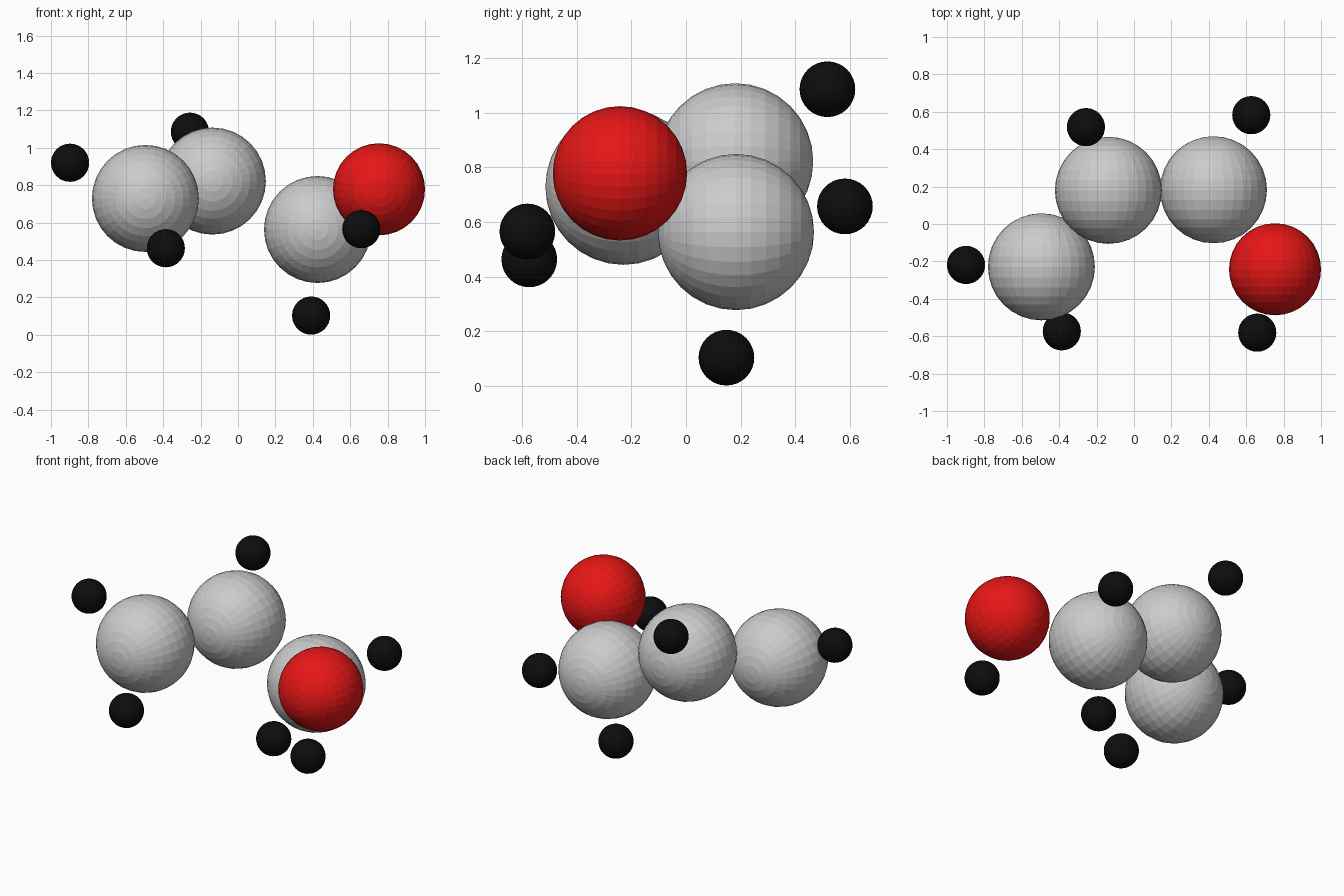
import bpy
import math

if "Cube" in bpy.data.objects:
    bpy.data.objects.remove(bpy.data.objects["Cube"])


def paint(name, rgb):
    m = bpy.data.materials.new(name)
    m.diffuse_color = (*rgb, 1.0)
    m.use_nodes = True
    m.node_tree.nodes["Principled BSDF"].inputs["Base Color"].default_value = m.diffuse_color
    return m


red = paint("red", (0.8, 0.008, 0.008))
black = paint("black", (0.004, 0.004, 0.004))


def ball(name, loc, radius, mat=None):
    # flat-faced sphere with its poles along y
    bpy.ops.mesh.primitive_uv_sphere_add(
        segments=32, ring_count=16, radius=radius,
        location=loc, rotation=(math.pi / 2, 0, 0))
    ob = bpy.context.object
    ob.name = name
    if mat:
        ob.data.materials.append(mat)


# large grey atoms: the chain
for i, p in enumerate([(-0.495, -0.229, 0.729),
                       (-0.137, 0.180, 0.822),
                       (0.425, 0.183, 0.563)]):
    ball(f"carbon_atom_{i + 1}", p, 0.286)

# red atom at the end of the chain
ball("oxygen_atom", (0.754, -0.242, 0.778), 0.246, red)

# small black atoms
for i, p in enumerate([(-0.898, -0.219, 0.920),
                       (-0.386, -0.574, 0.463),
                       (-0.257, 0.518, 1.086),
                       (0.627, 0.582, 0.657),
                       (0.391, 0.148, 0.103),
                       (0.659, -0.581, 0.565)]):
    ball(f"hydrogen_atom_{i + 1}", p, 0.102, black)
